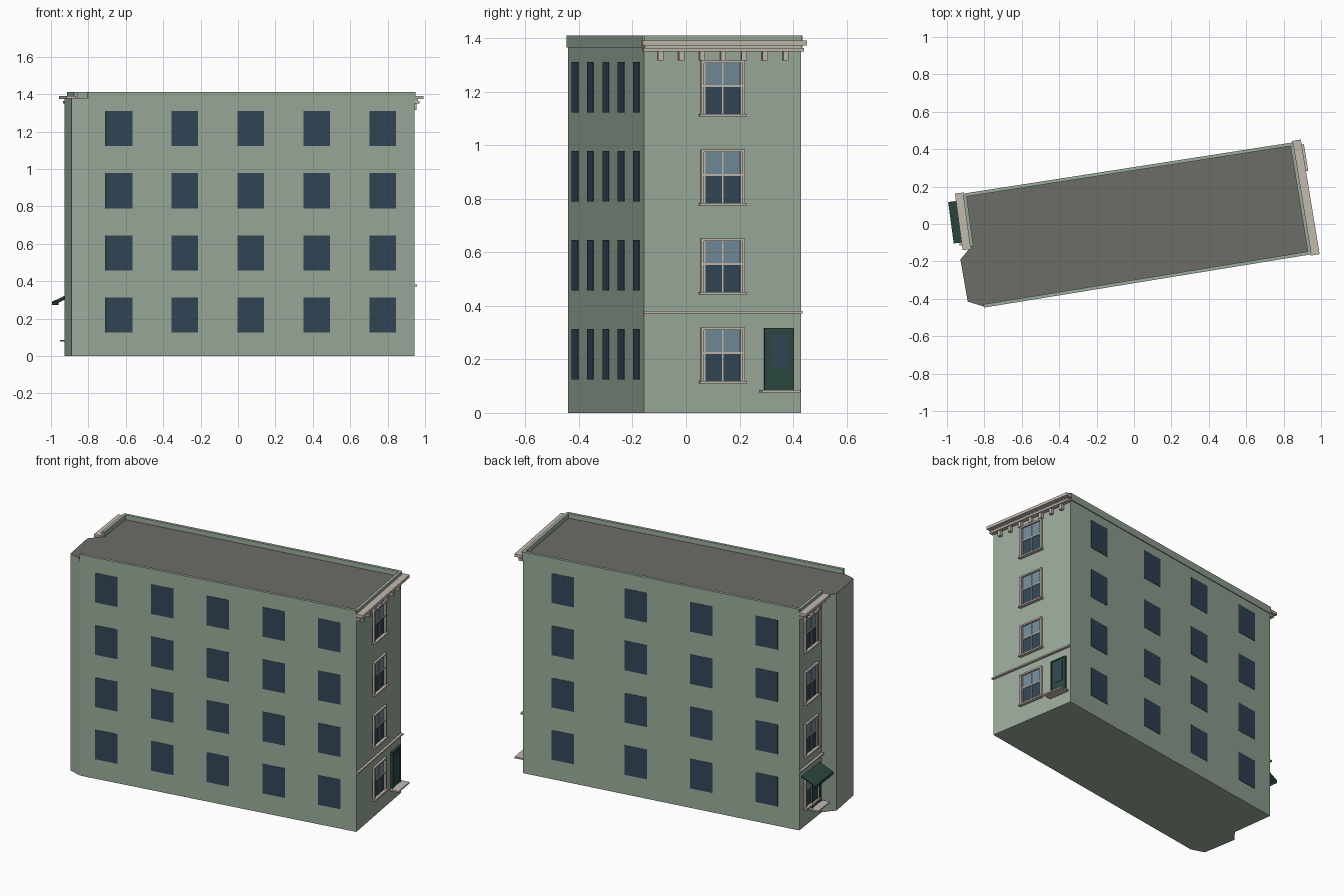
import bpy, bmesh
from mathutils import Vector

if "Cube" in bpy.data.objects:
    bpy.data.objects.remove(bpy.data.objects["Cube"])


def mat(name, r, g, b):
    m = bpy.data.materials.new(name)
    m.diffuse_color = (r, g, b, 1)
    m.use_nodes = True
    m.node_tree.nodes["Principled BSDF"].inputs["Base Color"].default_value = m.diffuse_color
    return m


WALL = mat("wall_green", .33, .41, .33)
ROOF = mat("roof_grey", .15, .15, .14)
GLASS = mat("dark_glass", .032, .062, .095)
SKY = mat("light_glass", .17, .26, .33)
TRIM = mat("stone_trim", .54, .49, .43)
DOOR = mat("door_green", .025, .065, .05)


def prism(name, base, offset, material):
    """Extrude a planar outline by an offset vector."""
    bm = bmesh.new()
    face = bm.faces.new([bm.verts.new(p) for p in base])
    top = bmesh.ops.extrude_face_region(bm, geom=[face])["geom"]
    bmesh.ops.translate(bm, vec=offset,
                        verts=[v for v in top if isinstance(v, bmesh.types.BMVert)])
    bmesh.ops.recalc_face_normals(bm, faces=bm.faces)
    me = bpy.data.meshes.new(name)
    bm.to_mesh(me)
    bm.free()
    me.materials.append(material)
    ob = bpy.data.objects.new(name, me)
    bpy.context.collection.objects.link(ob)
    return ob


class Side:
    """A wall plane: u runs left to right seen from outside, d points outward."""
    def __init__(self, name, p, q):
        self.name, self.p = name, Vector((*p, 0))
        run = Vector((*q, 0)) - self.p
        self.length, self.u = run.length, run.normalized()
        self.n = Vector((self.u.y, -self.u.x, 0))

    def at(self, u, d, z):
        return self.p + self.u * u + self.n * d + Vector((0, 0, z))

    def box(self, part, u0, u1, z0, z1, d0, d1, material):
        base = [self.at(u, d0, z) for u, z in ((u0, z0), (u1, z0), (u1, z1), (u0, z1))]
        return prism(f"{self.name}_{part}", base, self.n * (d1 - d0), material)

    def parapet(self):
        self.box("parapet", 0, self.length, 1.365, 1.41, -.012, .006, WALL)


# Footprint corners, counter-clockwise
FL, FR, BR, BL = (-.803, -.441), (.943, -.157), (.847, .43), (-.908, .157)
NOTCH, BAY, CHAMFER = (-.871, -.12), (-.928, -.19), (-.889, -.415)
split = tuple(b + (a - b) * .29 for a, b in zip(BL, BR))

# Main block with grey roof
outline = [FL, FR, BR, BL, NOTCH, BAY, CHAMFER]
body = prism("building_body", [(x, y, 0) for x, y in outline], Vector((0, 0, 1.38)), WALL)
body.data.materials.append(ROOF)
for f in body.data.polygons:
    if f.normal.z > .9:
        f.material_index = 1

FLOORS = [.1245 + .3325 * i for i in range(4)]

# Plain long walls: flush window panels and parapets
long_walls = [
    (Side("front", FL, FR), [.0955 + .2018 * i for i in range(5)]),
    (Side("back_east", BR, split), [.5]),
    (Side("back_west", split, BL), [1 / 6, .5, 5 / 6]),
]
for side, columns in long_walls:
    side.parapet()
    for t in columns:
        c = side.length * t
        for z in FLOORS:
            side.box("window", c - .072, c + .072, z, z + .188, -.002, .002, GLASS)


def sash_window(s, c, z):
    """Two-over-two sash window with casing and sill."""
    w, h = .083, .2
    s.box("pane_lower", c - w, c + w, z, z + .1, -.002, .003, GLASS)
    s.box("pane_upper", c - w, c + w, z + .1, z + h, -.002, .003, SKY)
    for sx in (-1, 1):
        a, b = sorted((c + sx * w, c + sx * (w - .011)))
        s.box("window_jamb", a, b, z, z + h, 0, .013, TRIM)
        a, b = sorted((c + sx * (w - .011), c + sx * (w - .017)))
        s.box("sash_stile", a, b, z, z + h, 0, .007, TRIM)
    s.box("window_head", c - w, c + w, z + h - .01, z + h, 0, .014, TRIM)
    s.box("meeting_rail", c - w + .01, c + w - .01, z + .101, z + .108, 0, .008, TRIM)
    s.box("mullion", c - .0025, c + .0025, z, z + h, 0, .007, TRIM)
    s.box("window_sill", c - w - .006, c + w + .006, z - .01, z, 0, .022, TRIM)


# Decorated short facades
right, left = Side("right", FR, BR), Side("left", BL, NOTCH)
for s, brackets in ((right, 7), (left, 3)):
    L = s.length
    s.parapet()
    for z in FLOORS:
        sash_window(s, L / 2, z - .005)
    # Cornice, brackets and belt course
    s.box("cornice_top", -.012, L + .014, 1.373, 1.391, 0, .048, TRIM)
    s.box("cornice_lower", -.006, L + .006, 1.35, 1.363, 0, .027, TRIM)
    s.box("cornice_fill", 0, L, 1.363, 1.373, 0, .02, TRIM)
    for i in range(brackets):
        c = L / 2 + (i - (brackets - 1) / 2) * .079
        s.box("bracket", c - .01, c + .01, 1.316, 1.35, 0, .02, TRIM)
    s.box("belt_course", -.003, L + .003, .372, .381, 0, .015, TRIM)
    # Door with glass panel and step
    d = L - .085
    s.box("door", d - .056, d + .056, .085, .317, 0, .01, DOOR)
    for a in (d - .056, d + .05):
        s.box("door_jamb", a, a + .006, .085, .317, 0, .015, DOOR)
    s.box("door_head", d - .056, d + .056, .311, .317, 0, .015, DOOR)
    s.box("door_glass", d - .032, d + .032, .165, .295, .008, .012, GLASS)
    s.box("door_step", d - .072, d + .072, .077, .086, 0, .06, TRIM)

# Sloping awning over the left entrance
a0, a1 = left.length * .1, left.length * .9
profile = [(0, .333), (.09, .29), (.09, .272), (.086, .272), (.086, .284), (0, .326)]
prism("awning", [left.at(a0, d, z) for d, z in profile], left.u * (a1 - a0), DOOR)
